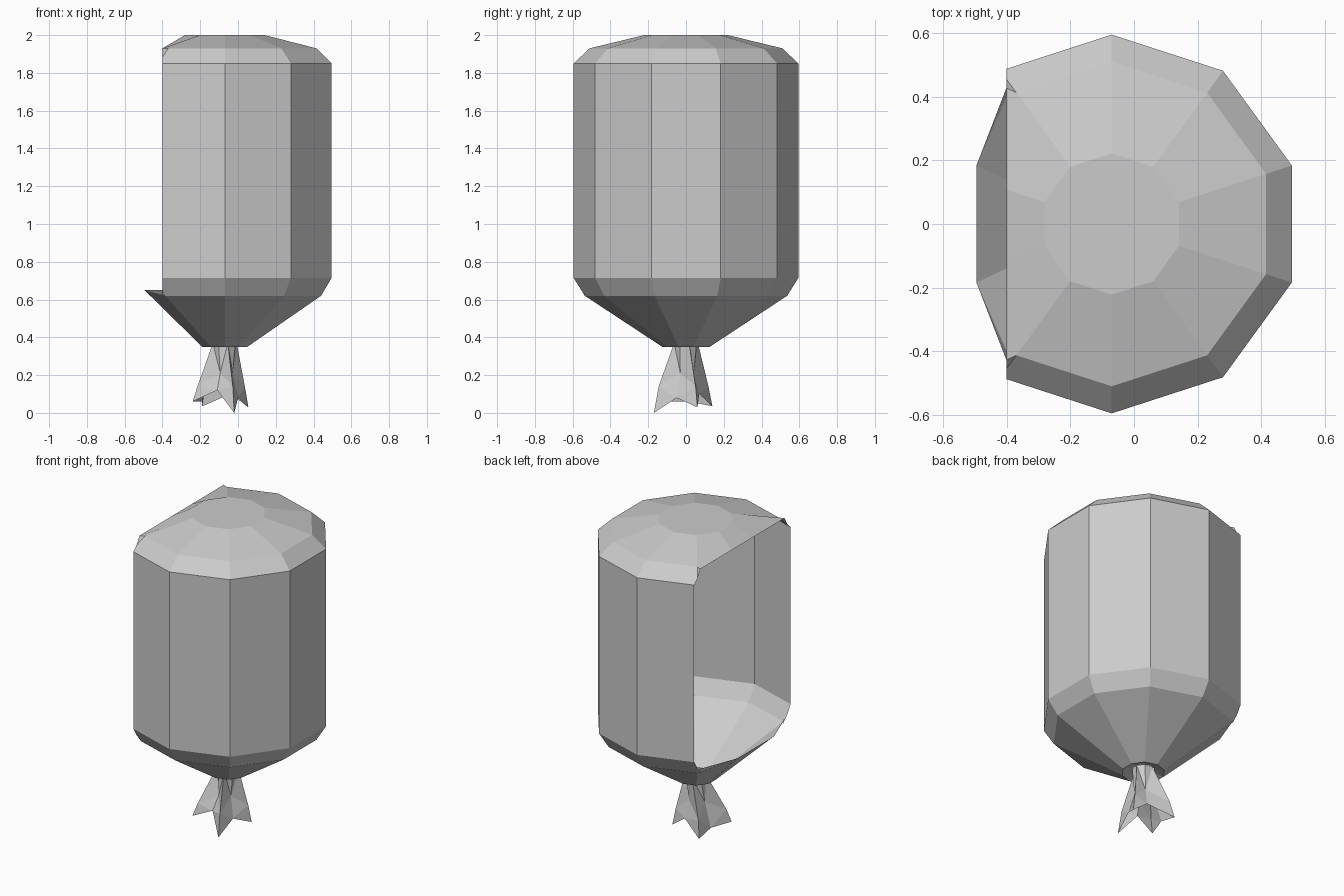
import bpy, bmesh
from math import sin, cos, pi

if "Cube" in bpy.data.objects:
    bpy.data.objects.remove(bpy.data.objects["Cube"])

CX, CUT, N = -0.07, -0.40, 10


def ring(bm, r, z):
    return [bm.verts.new((CX + r * sin(2 * pi * k / N), r * cos(2 * pi * k / N), z))
            for k in range(N)]


def bridge(bm, a, b):
    n = len(a)
    for i in range(n):
        j = (i + 1) % n
        bm.faces.new((a[i], a[j], b[j], b[i]))


def finish(bm, name):
    bmesh.ops.recalc_face_normals(bm, faces=bm.faces[:])
    me = bpy.data.meshes.new(name)
    bm.to_mesh(me)
    bm.free()
    ob = bpy.data.objects.new(name, me)
    bpy.context.collection.objects.link(ob)
    return ob


# Ten-sided wall and roof, sliced open on the left side
bm = bmesh.new()
rings = [ring(bm, r, z) for r, z in
         [(0.536, 0.62), (0.595, 0.715), (0.595, 1.85), (0.51, 1.93), (0.222, 2.0)]]
for a, b in zip(rings, rings[1:]):
    bridge(bm, a, b)
bm.faces.new(rings[-1])
bmesh.ops.bisect_plane(bm, geom=bm.verts[:] + bm.edges[:] + bm.faces[:],
                       plane_co=(CUT, 0, 0), plane_no=(-1, 0, 0), clear_outer=True)
# Level the roof edge above the opening
for v in bm.verts:
    if abs(v.co.x - CUT) < 1e-4 and v.co.z > 1.9:
        v.co.z = 1.93
        if abs(v.co.y) > 0.3:
            v.co.y = 0.427 if v.co.y > 0 else -0.427
finish(bm, "shell")

# Funnel-shaped base with raised lip under the opening
bm = bmesh.new()
top = ring(bm, 0.536, 0.62)
low = ring(bm, 0.126, 0.35)
neck = ring(bm, 0.065, 0.37)
for v in top:
    if v.co.x < -0.5:
        v.co = (-0.495, 0.184 if v.co.y > 0 else -0.184, 0.65)
bridge(bm, top, low)
bridge(bm, low, neck)
for corner, tip, s in ((6, 7, -1), (9, 8, 1)):
    c = bm.verts.new((CUT, s * 0.43, 0.65))
    bm.faces.new((top[corner], c, top[tip]))
finish(bm, "funnel_base")

# Gathered, flared tail below the tie: tips alternate with folds
hem_pts = [(-0.02, -0.17, 0.0), (0.0, -0.05, 0.08), (0.055, 0.06, 0.03), (-0.04, 0.07, 0.10),
           (-0.19, 0.14, 0.035), (-0.19, 0.02, 0.06), (-0.24, -0.12, 0.06), (-0.11, -0.10, 0.12)]
bm = bmesh.new()
hem = [bm.verts.new(p) for p in hem_pts]
mid, neck = [], []
for i, (x, y, z) in enumerate(hem_pts):
    a = -pi / 2 + 0.25 + i * pi / 4
    neck.append(bm.verts.new((CX + 0.065 * cos(a), 0.065 * sin(a), 0.37)))
    f = 0.85 if i % 2 == 0 else 0.6
    mid.append(bm.verts.new((CX + (x - CX) * f, y * f, 0.14 if i % 2 == 0 else 0.21)))
bridge(bm, hem, mid)
bridge(bm, mid, neck)
bmesh.ops.triangulate(bm, faces=bm.faces[:])
finish(bm, "tied_tail")
